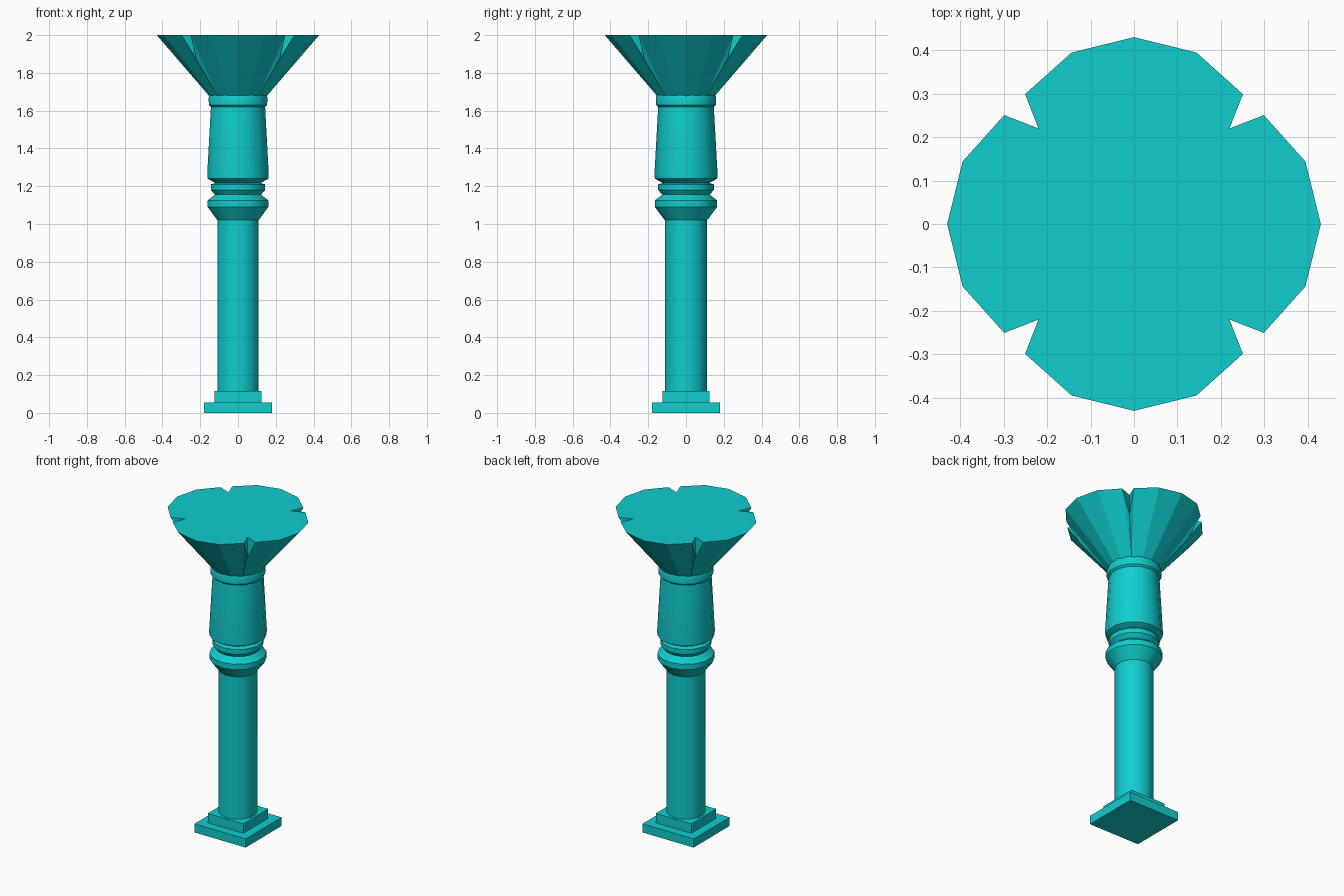
import bpy, bmesh, math

if "Cube" in bpy.data.objects:
    bpy.data.objects.remove(bpy.data.objects["Cube"])

teal = bpy.data.materials.new("teal")
teal.diffuse_color = (0.005, 0.61, 0.62, 1)
teal.use_nodes = True
teal.node_tree.nodes["Principled BSDF"].inputs["Base Color"].default_value = teal.diffuse_color


def finish(name, bm, smooth=False):
    bmesh.ops.recalc_face_normals(bm, faces=bm.faces[:])
    me = bpy.data.meshes.new(name)
    bm.to_mesh(me)
    bm.free()
    me.materials.append(teal)
    ob = bpy.data.objects.new(name, me)
    bpy.context.collection.objects.link(ob)
    if smooth:
        bpy.ops.object.select_all(action='DESELECT')
        ob.select_set(True)
        bpy.context.view_layer.objects.active = ob
        bpy.ops.object.shade_smooth_by_angle(angle=math.radians(32))
    return ob


def slab(name, half, z0, z1):
    bm = bmesh.new()
    bmesh.ops.create_cube(bm, size=1)
    for v in bm.verts:
        v.co = (v.co.x * 2 * half, v.co.y * 2 * half, z0 if v.co.z < 0 else z1)
    finish(name, bm)


def lathe(name, profile, n=14):
    bm = bmesh.new()
    rings = [[bm.verts.new((r * math.sin(2 * math.pi * i / n),
                            -r * math.cos(2 * math.pi * i / n), z))
              for i in range(n)] for r, z in profile]
    for a, b in zip(rings, rings[1:]):
        for i in range(n):
            j = (i + 1) % n
            bm.faces.new((a[i], a[j], b[j], b[i]))
    bm.faces.new(rings[0])
    bm.faces.new(rings[-1])
    finish(name, bm, True)


# stepped square base
slab("base_plinth", 0.18, 0, 0.055)
slab("base_step", 0.125, 0.055, 0.115)

# shaft, moulded collar, tapered drum and neck ring
lathe("shaft", [(0.112, 0.115), (0.112, 1.03)])
lathe("collar", [(0.112, 1.02), (0.165, 1.09), (0.165, 1.125), (0.125, 1.155),
                 (0.147, 1.18), (0.147, 1.21), (0.12, 1.218)])
lathe("drum", [(0.12, 1.215), (0.165, 1.24), (0.167, 1.265), (0.147, 1.625)])
lathe("neck_ring", [(0.147, 1.62), (0.158, 1.63), (0.16, 1.67), (0.152, 1.69)])

# flared capital: four petals with a wedge notch at each corner
bm = bmesh.new()
Z0, Z1, R0 = 1.675, 2.0, 0.15
PETAL = [(50, 0.39), (70, 0.42), (90, 0.43), (110, 0.42), (130, 0.39)]


def vert(r, deg, z):
    a = math.radians(deg)
    return bm.verts.new((r * math.cos(a), r * math.sin(a), z))


corners = [(vert(R0, 45 + 90 * q, Z0), vert(0.311, 45 + 90 * q, 1.87),
            vert(0.311, 45 + 90 * q, Z1)) for q in range(4)]
top, bottom = [], []
for q in range(4):
    low0, apex0, in0 = corners[q]
    low1, apex1, in1 = corners[(q + 1) % 4]
    lo = [vert(R0, d + 90 * q, Z0) for d, r in PETAL]
    hi = [vert(r, d + 90 * q, Z1) for d, r in PETAL]
    for i in range(4):
        bm.faces.new((lo[i], lo[i + 1], hi[i + 1], hi[i]))
    for low, apex, inner, l, h in ((low0, apex0, in0, lo[0], hi[0]),
                                   (low1, apex1, in1, lo[-1], hi[-1])):
        bm.faces.new((low, l, h))
        bm.faces.new((low, h, apex))
        bm.faces.new((apex, h, inner))
    bm.faces.new([in0] + hi + [in1])
    bottom += [low0] + lo
bm.faces.new([c[2] for c in corners])
bm.faces.new(bottom)
finish("capital", bm)
